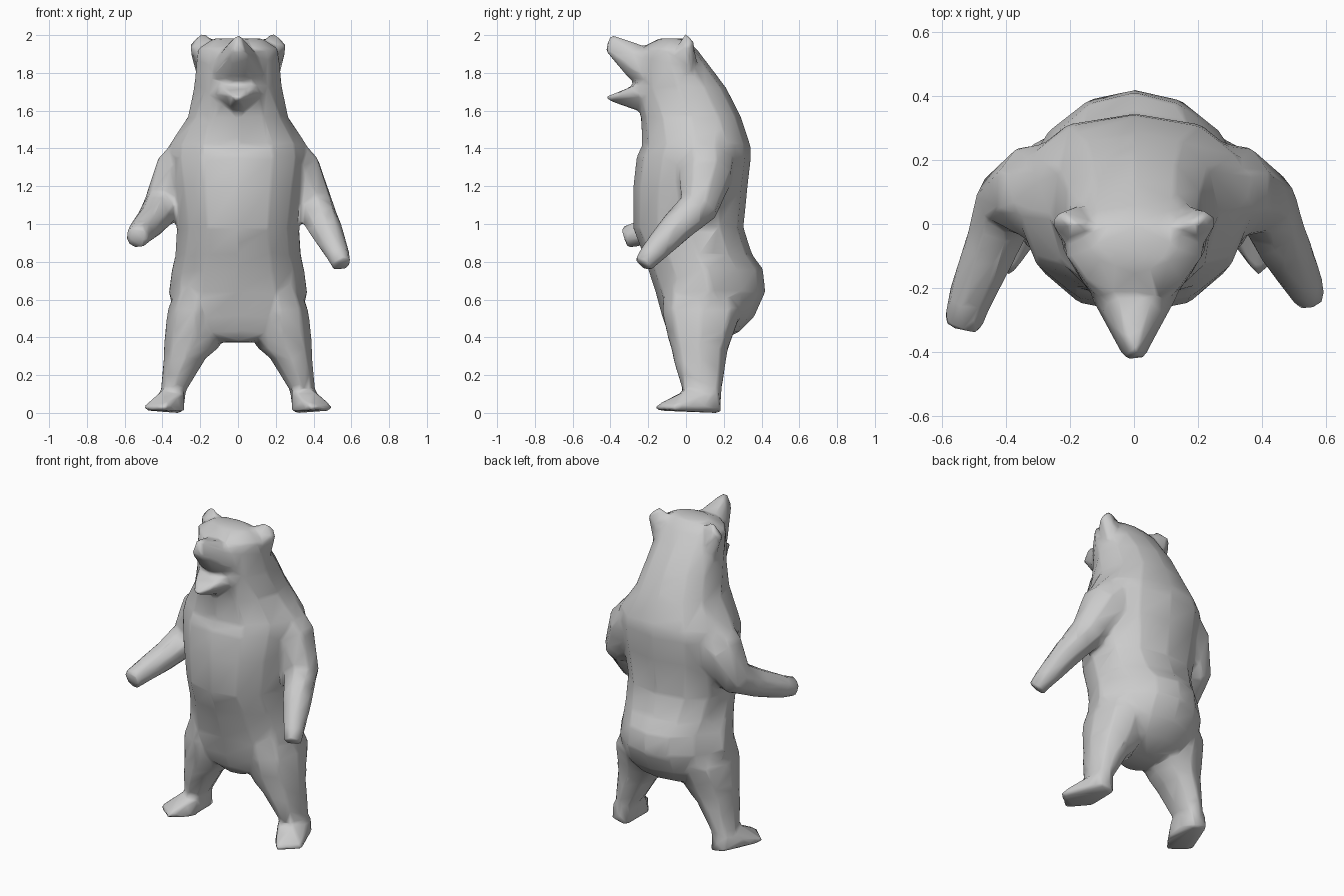
import bpy, bmesh, math
from mathutils import Vector

if "Cube" in bpy.data.objects:
    bpy.data.objects.remove(bpy.data.objects["Cube"])

parts = []

def finish(name, bm):
    bmesh.ops.recalc_face_normals(bm, faces=bm.faces)
    me = bpy.data.meshes.new(name)
    bm.to_mesh(me)
    bm.free()
    ob = bpy.data.objects.new(name, me)
    bpy.context.collection.objects.link(ob)
    parts.append(ob)
    return ob

def loft(name, rings):
    """Skin a list of equally sized point rings and cap both ends."""
    bm = bmesh.new()
    vr = [[bm.verts.new(p) for p in r] for r in rings]
    n = len(vr[0])
    for a, b in zip(vr, vr[1:]):
        for i in range(n):
            j = (i + 1) % n
            bm.faces.new((a[i], a[j], b[j], b[i]))
    bm.faces.new(vr[0])
    bm.faces.new(vr[-1])
    return finish(name, bm)

def section(z, x0, x1, y0, y1, pinch=0.0, back=0.0, n=12, power=0.88):
    """Horizontal rounded section; pinch / back narrow its front / rear half."""
    pts = []
    for i in range(n):
        t = 2 * math.pi * i / n
        c, s = math.cos(t), math.sin(t)
        c = math.copysign(abs(c) ** power, c)
        s = math.copysign(abs(s) ** power, s)
        k = 1 - pinch * max(0, -s) - back * max(0, s)
        pts.append(((x0 + x1) / 2 + (x1 - x0) / 2 * c * k,
                    (y0 + y1) / 2 + (y1 - y0) / 2 * s, z))
    return pts

def tube(name, path, n=8):
    """Round limb through (x, y, z, radius) points."""
    ps = [Vector(p[:3]) for p in path]
    rings = []
    for i, p in enumerate(ps):
        d = (ps[min(i + 1, len(ps) - 1)] - ps[max(i - 1, 0)]).normalized()
        u = d.cross(Vector((0, 1, 0.6))).normalized()
        v = d.cross(u)
        rings.append([p + path[i][3] * (u * math.cos(2 * math.pi * k / n)
                      + v * math.sin(2 * math.pi * k / n)) for k in range(n)])
    return loft(name, rings)

def hull(name, pts):
    bm = bmesh.new()
    for p in pts:
        bm.verts.new(p)
    res = bmesh.ops.convex_hull(bm, input=bm.verts)
    loose = {v for v in res["geom_interior"] if isinstance(v, bmesh.types.BMVert)}
    bmesh.ops.delete(bm, geom=list(loose), context='VERTS')
    return finish(name, bm)

def both(pts):
    return pts + [(-x, y, z) for x, y, z in pts if x > 0]

# torso, neck and skull: height, front, back, half width, front and rear pinch
torso = [(.375, -.06, .17, .09, 0, 0), (.43, -.10, .28, .25, 0, .1),
         (.51, -.125, .36, .34, .0, .25), (.64, -.16, .42, .368, .05, .33),
         (.76, -.20, .41, .352, .1, .33), (.84, -.225, .35, .335, .12, .15),
         (.98, -.28, .305, .325, .15, 0), (1.20, -.28, .325, .355, .15, 0),
         (1.36, -.26, .345, .375, .15, 0), (1.42, -.23, .34, .365, .12, 0),
         (1.57, -.24, .29, .265, .1, 0), (1.72, -.285, .215, .235, .35, 0),
         (1.86, -.28, .11, .22, .4, 0), (1.93, -.25, .055, .215, .35, 0),
         (1.985, -.14, .0, .13, .2, 0)]
loft("torso", [section(z, -w, w, f, b, p, q, power=.84) for z, f, b, w, p, q in torso])

# muzzle and open lower jaw
hull("muzzle", both([(.01, -.40, 2.005), (.03, -.425, 1.92), (.055, -.345, 1.865),
                     (.03, -.25, 1.94), (.11, -.24, 1.89), (.14, -.22, 1.78),
                     (.04, -.30, 1.77), (.08, -.1, 1.9), (.08, -.1, 1.78)]))
hull("lower_jaw", both([(.02, -.425, 1.675), (.01, -.41, 1.655), (.09, -.285, 1.73),
                        (.135, -.22, 1.69), (.03, -.26, 1.605), (.1, -.1, 1.63),
                        (.1, -.1, 1.73)]))

# wrists differ: one arm hangs lower, the other reaches forward
arms = {1: [(.405, .065, 1.09, .108), (.465, -.06, .975, .088),
            (.53, -.19, .835, .063), (.55, -.23, .785, .052)],
        -1: [(.395, .065, 1.10, .108), (.45, -.08, 1.025, .088),
             (.515, -.24, .955, .07), (.535, -.32, .93, .06)]}
for side in (1, -1):
    path = [(.15, .10, 1.40, .18), (.315, .10, 1.26, .15)] + arms[side]
    tube("arm", [(side * x, y, z, r) for x, y, z, r in path])

    # legs: height, inner, outer, front, back
    leg = [(.78, .10, .28, -.10, .22), (.55, .07, .372, -.13, .30),
           (.41, .07, .39, -.10, .25), (.345, .105, .393, -.08, .225),
           (.29, .17, .395, -.07, .215), (.12, .275, .408, -.02, .19),
           (.03, .285, .408, -.02, .185)]
    loft("leg", [[(side * x, y, zz) for x, y, zz in section(z, a, b, f, k, n=8)]
                 for z, a, b, f, k in leg])

    foot = [(.285, .0, .12), (.40, .0, .12), (.30, .17, .12), (.40, .17, .12),
            (.30, .185, .0), (.40, .185, .02), (.50, -.065, .015), (.50, -.065, .035),
            (.385, -.165, .015), (.385, -.165, .04), (.285, -.03, .01)]
    hull("foot", [(side * x, y, z) for x, y, z in foot])

    ear = [(.19, .0, 2.02), (.262, .015, 1.945), (.10, -.01, 1.97), (.22, .02, 1.78),
           (.20, -.09, 1.87), (.17, .06, 1.86), (.225, .04, 1.975), (.24, -.03, 1.93)]
    hull("ear", [(side * x, y, z) for x, y, z in ear])

# merge the parts into one continuous hide, then reduce to low-poly
bpy.ops.object.select_all(action='DESELECT')
for ob in parts:
    ob.select_set(True)
bear = parts[0]
bpy.context.view_layer.objects.active = bear
bpy.ops.object.join()
bear.name = "bear_body"

m = bear.modifiers.new("merge", 'REMESH')
m.mode, m.voxel_size = 'VOXEL', 0.013
m = bear.modifiers.new("soften", 'SMOOTH')
m.factor, m.iterations = 0.5, 7
m = bear.modifiers.new("facet", 'DECIMATE')
m.ratio = 0.03
for m in list(bear.modifiers):
    bpy.ops.object.modifier_apply(modifier=m.name)

# stand it on the ground
low = min(v.co.z for v in bear.data.vertices)
for v in bear.data.vertices:
    v.co.z -= low
bpy.ops.object.shade_smooth()
